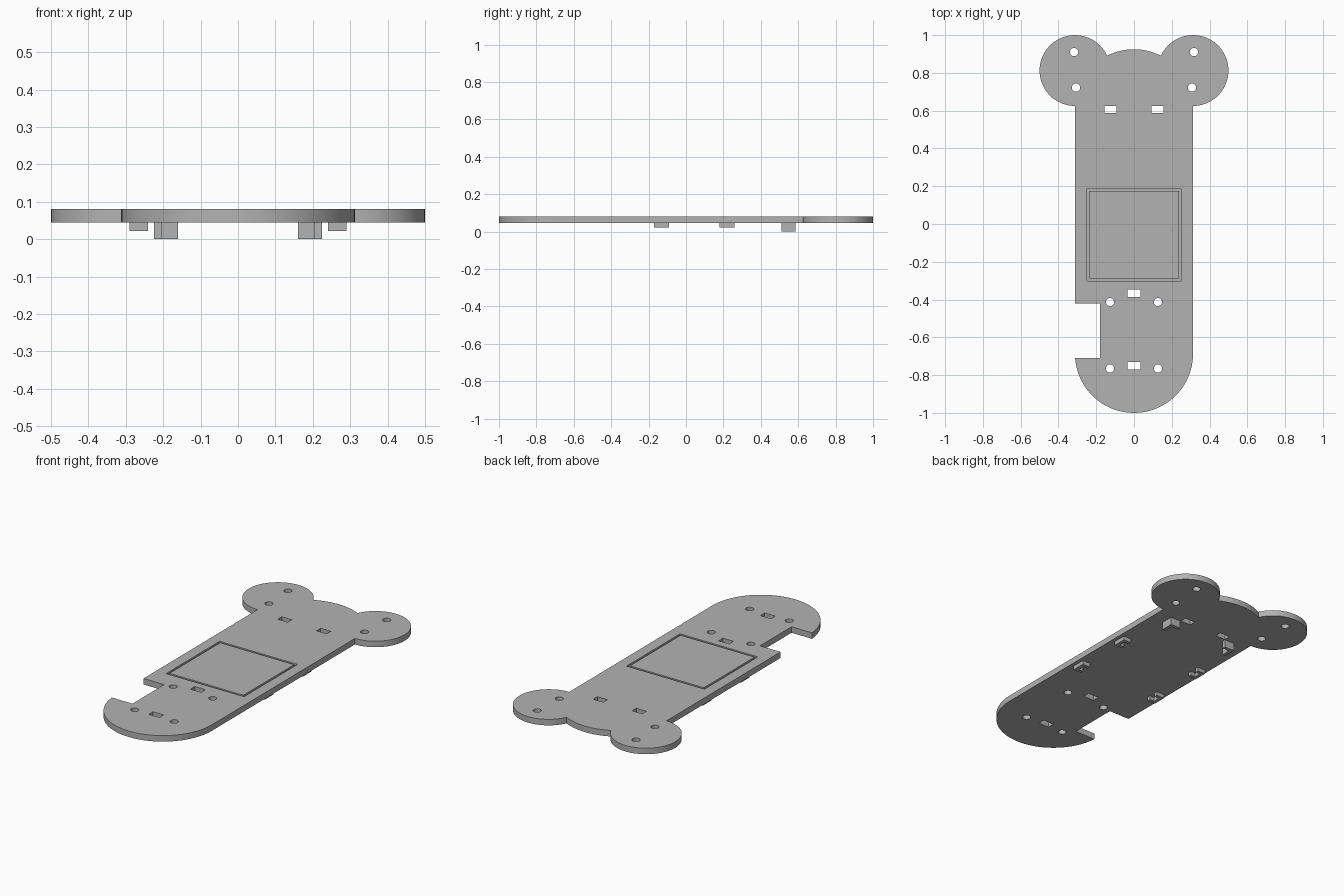
import bpy
import bmesh
from math import cos, sin, radians

cube = bpy.data.objects.get("Cube")
if cube:
    bpy.data.objects.remove(cube, do_unlink=True)

grey = bpy.data.materials.new("plain grey")
grey.use_nodes = True
grey.diffuse_color = (0.45, 0.45, 0.45, 1)
grey.node_tree.nodes["Principled BSDF"].inputs["Base Color"].default_value = grey.diffuse_color

TOP, UNDER = 0.08, 0.045


def arc(cx, cy, r, start, end, steps):
    angles = [radians(start + (end - start) * i / steps) for i in range(steps + 1)]
    return [(cx + r * cos(a), cy + r * sin(a)) for a in angles]


def hole(cx, cy, r=0.022):
    return arc(cx, cy, r, 0, 345, 23)


def rect(cx, cy, w, h):
    return [(cx + sx * w / 2, cy + sy * h / 2)
            for sx, sy in ((-1, -1), (1, -1), (1, 1), (-1, 1))]


def extrude_profile(name, loops, z0, z1):
    """Fill an outline with its holes and extrude it from z0 to z1."""
    bm = bmesh.new()
    edges = []
    for loop in loops:
        verts = [bm.verts.new((x, y, z0)) for x, y in loop]
        edges += [bm.edges.new((v, verts[i - 1])) for i, v in enumerate(verts)]
    bmesh.ops.triangle_fill(bm, edges=edges, use_beauty=True)
    result = bmesh.ops.extrude_face_region(bm, geom=bm.faces[:])
    raised = [g for g in result["geom"] if isinstance(g, bmesh.types.BMVert)]
    bmesh.ops.translate(bm, verts=raised, vec=(0, 0, z1 - z0))
    bmesh.ops.recalc_face_normals(bm, faces=bm.faces[:])
    mesh = bpy.data.meshes.new(name)
    bm.to_mesh(mesh)
    bm.free()
    mesh.materials.append(grey)
    obj = bpy.data.objects.new(name, mesh)
    bpy.context.collection.objects.link(obj)
    return obj


# Plate outline: rounded front, two round ears, shallow dome and side notch
HALF, EAR, EAR_Y = 0.3125, 0.1875, 0.8125
outline = [(-HALF, -0.42), (-0.18, -0.42), (-0.18, -0.71)]
outline += arc(0, -0.6875, HALF, 184.1, 360, 48)
outline += arc(HALF, EAR_Y, EAR, -90, 155.3, 48)
outline += arc(0, 0.6125, HALF, 62.95, 117.05, 16)[1:-1]
outline += arc(-HALF, EAR_Y, EAR, 24.7, 270, 48)

# Screw holes and slots through the plate
openings = [rect(0, -0.367, 0.068, 0.04), rect(0, -0.75, 0.068, 0.04)]
for side in (-1, 1):
    openings += [hole(side * 0.317, 0.91), hole(side * 0.307, 0.722),
                 hole(side * 0.127, -0.413), hole(side * 0.127, -0.765),
                 rect(side * 0.125, 0.607, 0.065, 0.038)]
plate = extrude_profile("base_plate", [outline] + openings, UNDER, TOP)

# Thin square groove in the top
cutter = extrude_profile("groove_cutter",
                         [rect(0, -0.057, 0.5, 0.49), rect(0, -0.057, 0.475, 0.465)],
                         TOP - 0.012, TOP + 0.02)
cutter.hide_render = True
groove = plate.modifiers.new("groove", "BOOLEAN")
groove.operation, groove.solver, groove.object = "DIFFERENCE", "EXACT", cutter
bpy.ops.object.select_all(action="DESELECT")
bpy.context.view_layer.objects.active = plate
plate.select_set(True)
bpy.ops.object.modifier_apply(modifier="groove")
bpy.data.objects.remove(cutter, do_unlink=True)
bpy.ops.object.shade_smooth_by_angle(angle=radians(30))

# Brackets under the plate, open towards the middle
for side, label in ((1, "left"), (-1, "right")):
    x0, x1, y0, y1, t = 0.16, 0.225, 0.51, 0.585, 0.02
    corner = [(x0, y1), (x1, y1), (x1, y0), (x1 - t, y0), (x1 - t, y1 - t), (x0, y1 - t)]
    extrude_profile(label + "_corner_bracket", [[(side * x, y) for x, y in corner]],
                    0, UNDER)
    for y, place in ((-0.13, "front"), (0.22, "rear")):
        x0, x1, y0, y1 = 0.24, 0.29, y - 0.04, y + 0.04
        clip = [(x0, y0), (x1, y0), (x1, y1), (x0, y1),
                (x0, y1 - t), (x1 - t, y1 - t), (x1 - t, y0 + t), (x0, y0 + t)]
        extrude_profile(f"{label}_{place}_clip", [[(side * x, y) for x, y in clip]],
                        0.022, UNDER)
